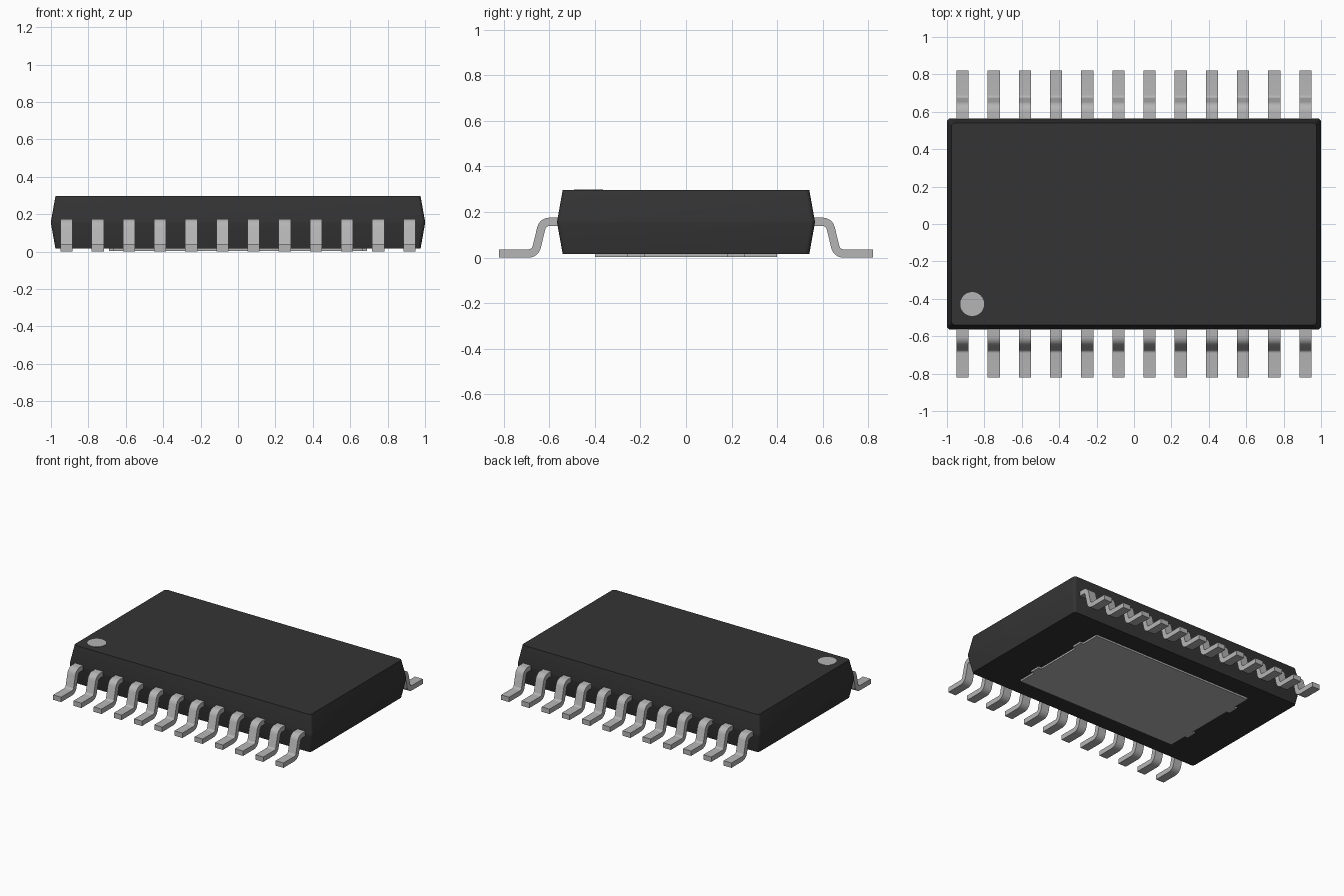
import bpy, bmesh, math
from mathutils import Vector

cube = bpy.data.objects.get("Cube")
if cube:
    bpy.data.objects.remove(cube, do_unlink=True)


def material(name, rgb, rough):
    m = bpy.data.materials.new(name)
    m.use_nodes = True
    m.diffuse_color = (*rgb, 1)
    bsdf = next(n for n in m.node_tree.nodes if n.type == 'BSDF_PRINCIPLED')
    bsdf.inputs["Base Color"].default_value = (*rgb, 1)
    bsdf.inputs["Roughness"].default_value = rough
    return m


black = material("black plastic", (0.034, 0.034, 0.034), 0.7)
metal = material("grey metal", (0.46, 0.46, 0.46), 0.5)


def loft(name, rings, mat, smooth=False):
    """Skin a stack of equal-length point rings and cap both ends."""
    bm = bmesh.new()
    loops = [[bm.verts.new(p) for p in ring] for ring in rings]
    n = len(loops[0])
    for a, b in zip(loops, loops[1:]):
        for i in range(n):
            j = (i + 1) % n
            bm.faces.new((a[i], a[j], b[j], b[i]))
    bm.faces.new(loops[0][::-1])
    bm.faces.new(loops[-1])
    bmesh.ops.recalc_face_normals(bm, faces=bm.faces)
    mesh = bpy.data.meshes.new(name)
    bm.to_mesh(mesh)
    bm.free()
    mesh.materials.append(mat)
    ob = bpy.data.objects.new(name, mesh)
    bpy.context.collection.objects.link(ob)
    if smooth:
        bpy.ops.object.select_all(action='DESELECT')
        ob.select_set(True)
        bpy.context.view_layer.objects.active = ob
        bpy.ops.object.shade_smooth_by_angle(angle=math.radians(32))
    return ob


def rounded_rect(hx, hy, r, z, steps=4):
    pts = []
    for k, (sx, sy) in enumerate(((1, 1), (-1, 1), (-1, -1), (1, -1))):
        for s in range(steps + 1):
            a = (k + s / steps) * math.pi / 2
            pts.append((sx * (hx - r) + r * math.cos(a),
                        sy * (hy - r) + r * math.sin(a), z))
    return pts


# Body: wedge-sided block, widest at its middle
profile = ((0.024, 0.016), (0, 0.150), (0, 0.162), (0.024, 0.296))
loft("body", [rounded_rect(1 - i, 0.565 - i, 0.02, z) for i, z in profile],
     black, smooth=True)

# Pin one marker disc on the top
loft("pin_one_marker",
     [[(-0.865 + 0.064 * math.cos(t * math.tau / 40),
        -0.428 + 0.064 * math.sin(t * math.tau / 40), z) for t in range(40)]
      for z in (0.290, 0.298)], metal)

# Thermal pad underneath, with two small tabs on each short end
PX, TX, PY = 0.665, 0.69, 0.40
quarter = [(PX, 0.18), (TX, 0.18), (TX, 0.258), (PX, 0.258), (PX, PY)]
half = [(x, -y) for x, y in reversed(quarter)] + quarter
outline = half + [(-x, -y) for x, y in half]
loft("thermal_pad", [[(x, y, z) for x, y in outline] for z in (0.003, 0.03)], metal)


# Gull-wing lead
def fillet(corners, r, steps=6):
    """Round the inner corners of a path; returns (point, normal) pairs."""
    pts = [Vector(c) for c in corners]
    perp = lambda d: Vector((-d.y, d.x))
    out = [(pts[0], perp((pts[1] - pts[0]).normalized()))]
    for a, b, c in zip(pts, pts[1:], pts[2:]):
        d0, d1 = (b - a).normalized(), (c - b).normalized()
        turn = math.atan2(d0.x * d1.y - d0.y * d1.x, d0.dot(d1))
        side = math.copysign(1, turn)
        start = b - d0 * r * math.tan(abs(turn) / 2)
        centre = start + perp(d0) * side * r
        a0 = math.atan2(d0.y, d0.x)
        for s in range(steps + 1):
            ang = a0 + turn * s / steps
            nrm = Vector((-math.sin(ang), math.cos(ang)))
            out.append((centre - nrm * side * r, nrm))
    out.append((pts[-1], perp((pts[-1] - pts[-2]).normalized())))
    return out


HALF_T, HALF_W = 0.0183, 0.0325
path = fillet([(0.54, 0.157), (0.628, 0.157), (0.662, HALF_T), (0.82, HALF_T)], 0.036)
rings = []
for p, nrm in path:
    hi, lo = p + nrm * HALF_T, p - nrm * HALF_T
    rings.append([(-HALF_W, -hi.x, hi.y), (HALF_W, -hi.x, hi.y),
                  (HALF_W, -lo.x, lo.y), (-HALF_W, -lo.x, lo.y)])
first = loft("front_lead_1", rings, metal, smooth=True)

# Twelve leads along the front and twelve along the back
PITCH = 1.0 / 6
for side, turn in (("front", 0), ("back", math.pi)):
    for i in range(12):
        if side == "front" and i == 0:
            lead = first
        else:
            lead = bpy.data.objects.new(f"{side}_lead_{i + 1}", first.data)
            bpy.context.collection.objects.link(lead)
        lead.location.x = (i - 5.5) * PITCH
        lead.rotation_euler.z = turn
